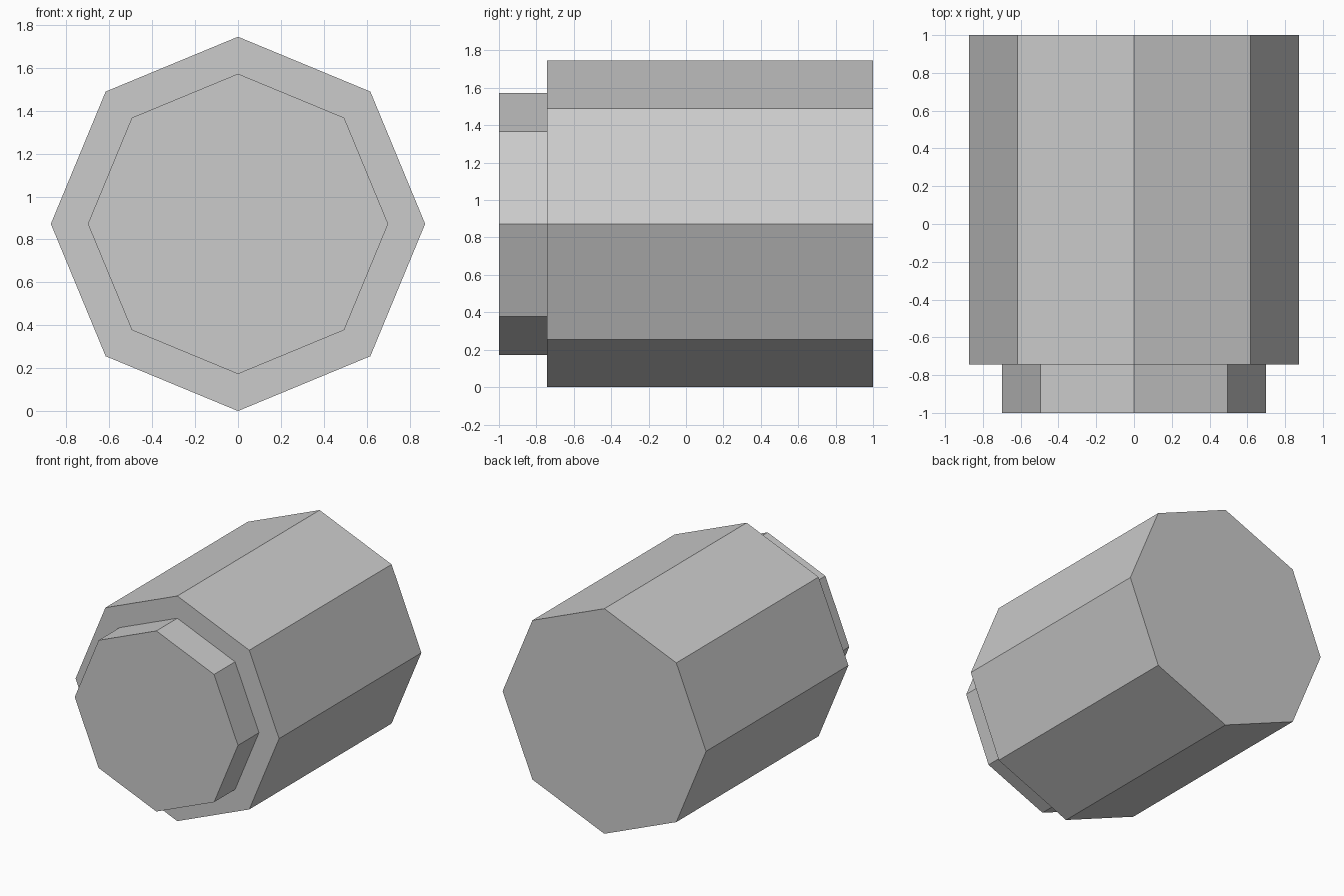
import bpy, bmesh, math

if "Cube" in bpy.data.objects:
    bpy.data.objects.remove(bpy.data.objects["Cube"])

SIDES = 8
CENTRE_Z = 0.8725
# stepped profile along y: (y, radius)
PROFILE = [(-1.0, 0.70), (-0.743, 0.70), (-0.743, 0.8725), (1.0, 0.8725)]


def ring(bm, y, r):
    angles = [2 * math.pi * i / SIDES for i in range(SIDES)]
    return [bm.verts.new((r * math.cos(a), y, CENTRE_Z + r * math.sin(a))) for a in angles]


# octagonal barrel with a narrower collar at the front
bm = bmesh.new()
rings = [ring(bm, y, r) for y, r in PROFILE]
for a, b in zip(rings, rings[1:]):
    for i in range(SIDES):
        j = (i + 1) % SIDES
        bm.faces.new((a[i], a[j], b[j], b[i]))

# flat end caps
bm.faces.new(rings[0])
bm.faces.new(rings[-1])
bmesh.ops.recalc_face_normals(bm, faces=bm.faces)

mesh = bpy.data.meshes.new("stepped_barrel")
bm.to_mesh(mesh)
bm.free()
barrel = bpy.data.objects.new("stepped_barrel", mesh)
bpy.context.collection.objects.link(barrel)
